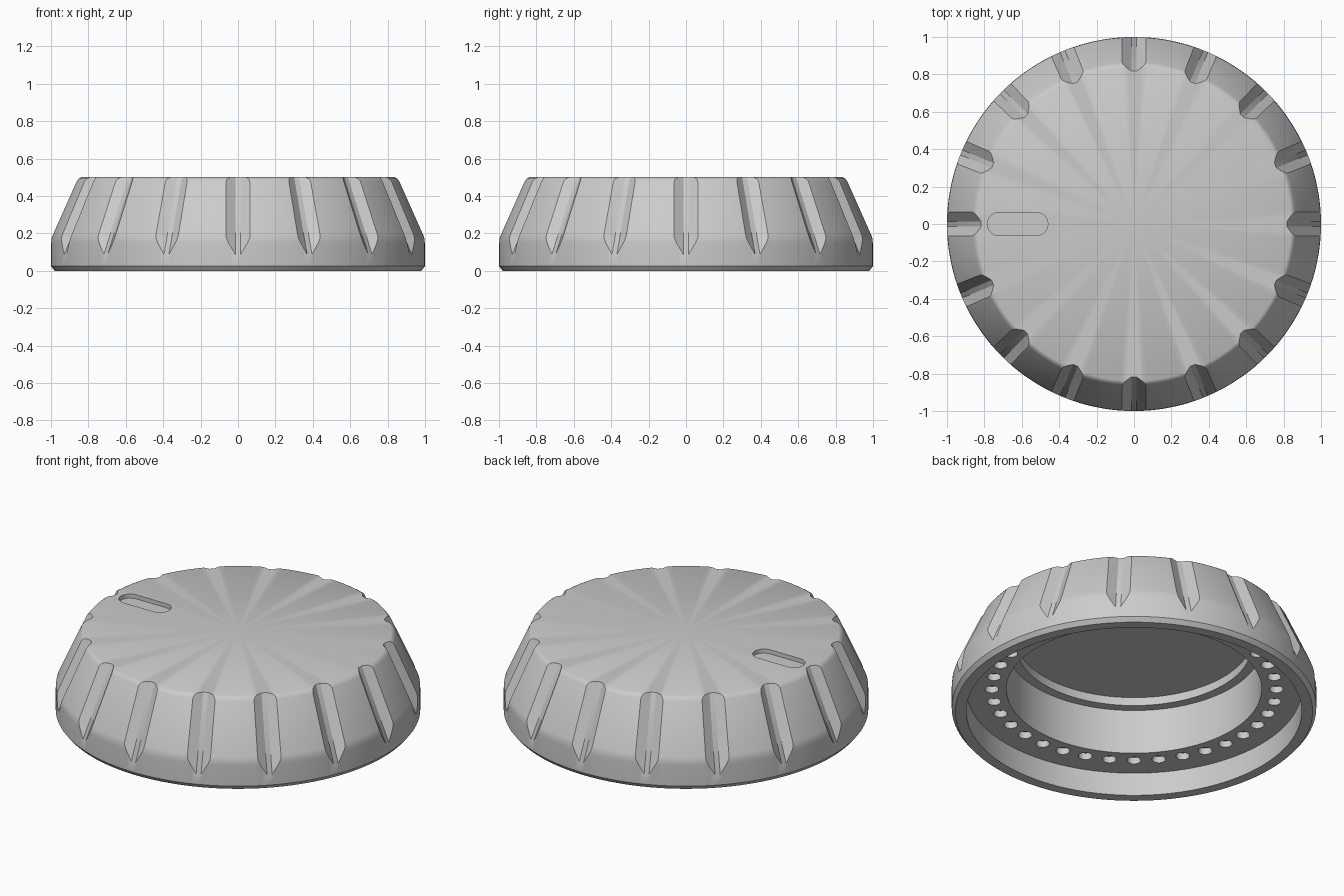
import bpy, bmesh, math
from mathutils import Matrix, Vector

if "Cube" in bpy.data.objects:
    bpy.data.objects.remove(bpy.data.objects["Cube"])

SEGMENTS = 144
GROOVES = 16
DETENTS = 36

grey = bpy.data.materials.new("plain grey")
grey.use_nodes = True
colour = (0.6, 0.6, 0.6, 1)
grey.diffuse_color = colour
grey.node_tree.nodes["Principled BSDF"].inputs["Base Color"].default_value = colour


def make_object(name, bm):
    bmesh.ops.recalc_face_normals(bm, faces=bm.faces)
    mesh = bpy.data.meshes.new(name)
    bm.to_mesh(mesh)
    bm.free()
    mesh.materials.append(grey)
    obj = bpy.data.objects.new(name, mesh)
    bpy.context.collection.objects.link(obj)
    return obj


def lathe(name, profile):
    """Revolve (radius, height) points that start and end on the axis."""
    bm = bmesh.new()
    verts = [bm.verts.new((r, 0, z)) for r, z in profile]
    edges = [bm.edges.new(pair) for pair in zip(verts, verts[1:])]
    bmesh.ops.spin(bm, geom=verts + edges, axis=(0, 0, 1), cent=(0, 0, 0),
                   angle=math.tau, steps=SEGMENTS)
    bmesh.ops.remove_doubles(bm, verts=bm.verts, dist=1e-4)
    return make_object(name, bm)


def loft(bm, bottom, top):
    """Closed prism between two matching outlines."""
    a = [bm.verts.new(p) for p in bottom]
    b = [bm.verts.new(p) for p in top]
    bm.faces.new(a)
    bm.faces.new(b)
    for i in range(len(a)):
        j = (i + 1) % len(a)
        bm.faces.new((a[i], a[j], b[j], b[i]))


def cut(target, cutter):
    bpy.context.view_layer.objects.active = target
    mod = target.modifiers.new("cut", "BOOLEAN")
    mod.operation = "DIFFERENCE"
    mod.solver = "EXACT"
    mod.object = cutter
    bpy.ops.object.modifier_apply(modifier=mod.name)
    bpy.data.objects.remove(cutter)


# Knob shell: top, sloped skirt, foot chamfer, recess, bore and inner ledge
knob = lathe("knob_body", [
    (0, 0.5), (0.84, 0.5), (0.854, 0.492), (0.865, 0.478),
    (0.991, 0.195), (0.998, 0.175), (1, 0.15), (1, 0.025), (0.98, 0),
    (0.92, 0), (0.92, 0.14), (0.7, 0.14), (0.7, 0.41),
    (0.645, 0.41), (0.645, 0.46), (0, 0.46)])

# Finger grooves: flat-bottomed V channels running parallel to the slope
bm = bmesh.new()


def groove_section(z):
    r = 0.818 + 0.44 * (0.5 - z)
    return [Vector(p) for p in ((r, -0.014, z), (r, 0.014, z),
                                (r + 0.12, 0.182, z), (r + 0.12, -0.182, z))]


for i in range(GROOVES):
    turn = Matrix.Rotation(math.tau * i / GROOVES, 3, "Z")
    loft(bm, [turn @ p for p in groove_section(0.03)],
         [turn @ p for p in groove_section(0.54)])
cut(knob, make_object("groove_cutter", bm))

# Pointer slot with rounded ends in the top face
bm = bmesh.new()
outline = []
for centre, start in ((-0.522, -90), (-0.722, 90)):
    for k in range(13):
        a = math.radians(start + 15 * k)
        outline.append((centre + 0.062 * math.cos(a), 0.062 * math.sin(a)))
loft(bm, [(x, y, 0.475) for x, y in outline], [(x, y, 0.55) for x, y in outline])
cut(knob, make_object("slot_cutter", bm))

# Ring of detent holes in the recess under the knob
bm = bmesh.new()
for i in range(DETENTS):
    a = math.tau * i / DETENTS
    place = Matrix.Translation((0.78 * math.cos(a), 0.78 * math.sin(a), 0.14))
    bmesh.ops.create_cone(bm, cap_ends=True, segments=16, radius1=0.038,
                          radius2=0.038, depth=0.08, matrix=place)
cut(knob, make_object("detent_cutter", bm))

# Smooth the round surfaces and keep the cut edges crisp
bpy.ops.object.select_all(action="DESELECT")
knob.select_set(True)
bpy.context.view_layer.objects.active = knob
bpy.ops.object.shade_smooth_by_angle(angle=math.radians(30))
